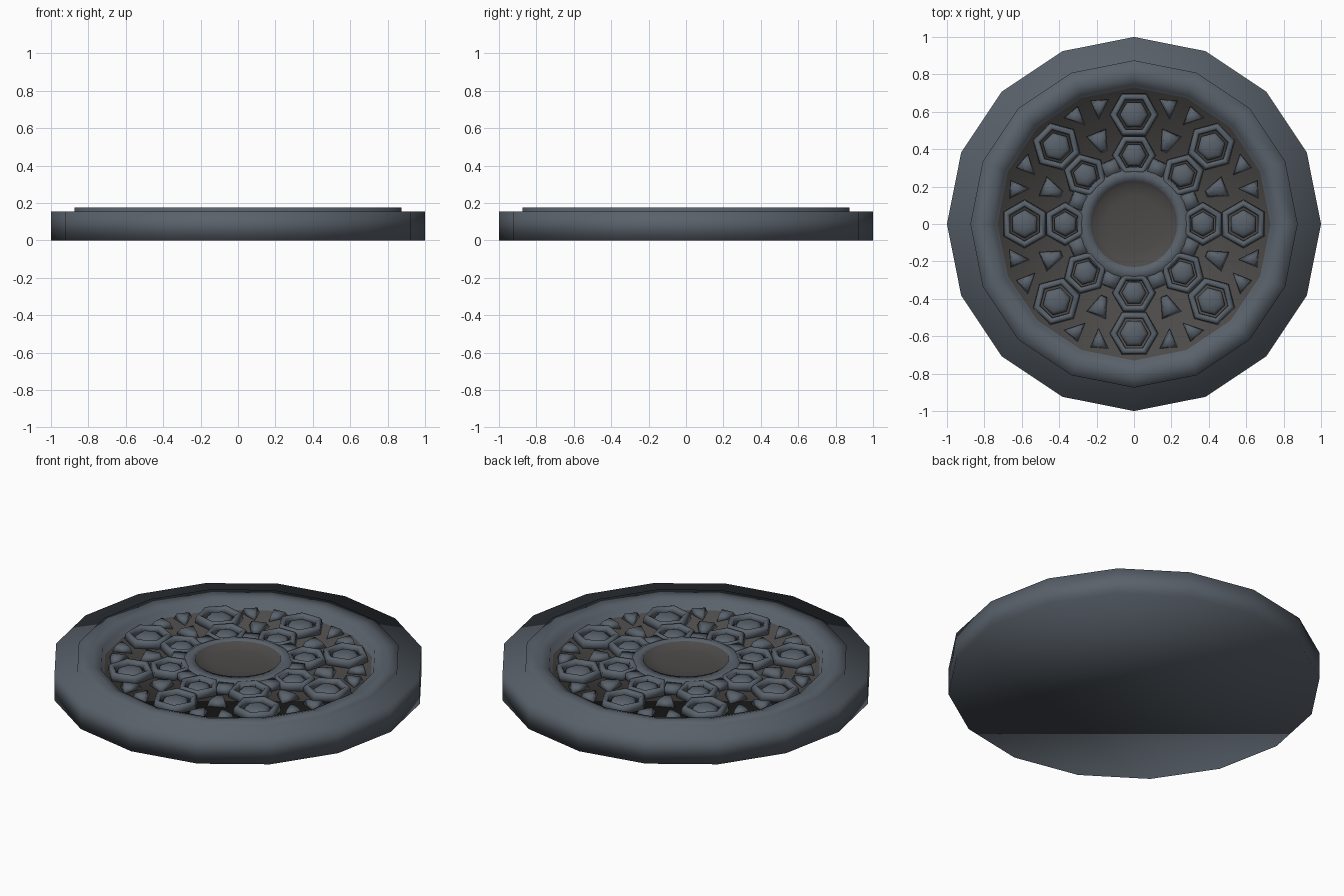
import bpy, bmesh, math
from mathutils import Matrix, Vector

if "Cube" in bpy.data.objects:
    bpy.data.objects.remove(bpy.data.objects["Cube"])


def material(name, col):
    m = bpy.data.materials.new(name)
    m.diffuse_color = (*col, 1)
    m.use_nodes = True
    m.node_tree.nodes["Principled BSDF"].inputs["Base Color"].default_value = m.diffuse_color
    return m


STEEL = material("blue_grey", (0.10, 0.12, 0.145))
FLOOR = material("warm_grey", (0.072, 0.069, 0.066))


def finish(name, bm, mat):
    bmesh.ops.recalc_face_normals(bm, faces=bm.faces)
    for f in bm.faces:
        f.smooth = True
    me = bpy.data.meshes.new(name)
    bm.to_mesh(me)
    bm.free()
    me.materials.append(mat)
    ob = bpy.data.objects.new(name, me)
    bpy.context.collection.objects.link(ob)
    return ob


def lathe(bm, profile, n, centre=(0, 0), phase=0.0, loop=False):
    """Sweep an (r, z) profile round n sides; open ends are capped."""
    rings = []
    for r, z in profile:
        rings.append([bm.verts.new((centre[0] + r * math.cos(phase + math.tau * k / n),
                                    centre[1] + r * math.sin(phase + math.tau * k / n), z))
                      for k in range(n)])
    pairs = list(zip(rings, rings[1:]))
    if loop:
        pairs.append((rings[-1], rings[0]))
    for a, b in pairs:
        for k in range(n):
            j = (k + 1) % n
            bm.faces.new((a[k], a[j], b[j], b[k]))
    if not loop:
        bm.faces.new(rings[0])
        bm.faces.new(rings[-1])


def stud(bm, pts, angle, z0, z1, inset):
    """Tapered prism from an outline given in radial coordinates."""
    rot = Matrix.Rotation(angle, 3, 'Z')
    c = sum((Vector((*p, 0)) for p in pts), Vector()) / len(pts)
    low, high = [], []
    for p in pts:
        v = Vector((*p, 0))
        low.append(bm.verts.new(rot @ v + Vector((0, 0, z0))))
        high.append(bm.verts.new(rot @ c.lerp(v, inset) + Vector((0, 0, z1))))
    n = len(pts)
    for k in range(n):
        j = (k + 1) % n
        bm.faces.new((low[k], low[j], high[j], high[k]))
    bm.faces.new(low)
    bm.faces.new(high)


# sixteen-sided body with stepped rim and sunken middle
bm = bmesh.new()
lathe(bm, [(1, 0), (1, 0.155), (0.875, 0.155), (0.875, 0.175),
           (0.79, 0.175), (0.745, 0.16), (0.73, 0.12)], 16)
body = finish("body", bm, STEEL)
body.data.materials.append(FLOOR)
for f in body.data.polygons:
    if len(f.vertices) == 16 and f.center.z > 0.1:
        f.material_index = 1

# central hub ring and the dished floor inside it
bm = bmesh.new()
lathe(bm, [(0.23, 0.11), (0.23, 0.168), (0.275, 0.165), (0.305, 0.15), (0.31, 0.11)],
      32, loop=True)
finish("hub_ring", bm, STEEL)
bm = bmesh.new()
lathe(bm, [(0.232, 0.165), (0.21, 0.15), (0.15, 0.14), (0.06, 0.135)], 32)
bmesh.ops.delete(bm, geom=[f for f in bm.faces if len(f.verts) == 32
                           and f.calc_center_median().z > 0.16], context='FACES_ONLY')
dish = finish("hub_dish", bm, FLOOR)
if sum(f.normal.z for f in dish.data.polygons) < 0:
    dish.data.flip_normals()

# two rings of hexagonal frames with a domed stud in each
frames, domes = bmesh.new(), bmesh.new()
for i in range(8):
    a = i * math.tau / 8
    for dist, r_out, r_in, r_dome in ((0.368, 0.118, 0.080, 0.066),
                                      (0.585, 0.131, 0.092, 0.076)):
        c = (dist * math.cos(a), dist * math.sin(a))
        ph = a + math.pi / 2
        lathe(frames, [(r_out, 0.115), (r_out - 0.004, 0.15), (r_out - 0.014, 0.162),
                       (r_in + 0.010, 0.162), (r_in, 0.15), (r_in - 0.002, 0.115)],
              6, c, ph, loop=True)
        lathe(domes, [(r_dome, 0.115), (r_dome, 0.138), (r_dome * 0.75, 0.152),
                      (r_dome * 0.3, 0.158)], 6, c, ph)
finish("hex_frames", frames, STEEL)
finish("hex_studs", domes, STEEL)

# short bars joining neighbouring inner frames, and wedge studs between
bars, wedges = bmesh.new(), bmesh.new()
KITE = [(0.415, -0.018), (0.53, -0.058), (0.53, 0.058), (0.415, 0.018)]
TRI = [(0.586, 0.037), (0.70, 0.036), (0.668, 0.132)]
for i in range(8):
    a = (i + 0.5) * math.tau / 8
    stud(bars, [(0.28, -0.05), (0.365, -0.045), (0.365, 0.045), (0.28, 0.05)],
         a, 0.115, 0.157, 0.85)
    stud(wedges, KITE, a, 0.115, 0.152, 0.7)
    stud(wedges, TRI, a, 0.115, 0.152, 0.7)
    stud(wedges, [(x, -y) for x, y in TRI], a, 0.115, 0.152, 0.7)
finish("frame_bars", bars, STEEL)
finish("wedge_studs", wedges, STEEL)
